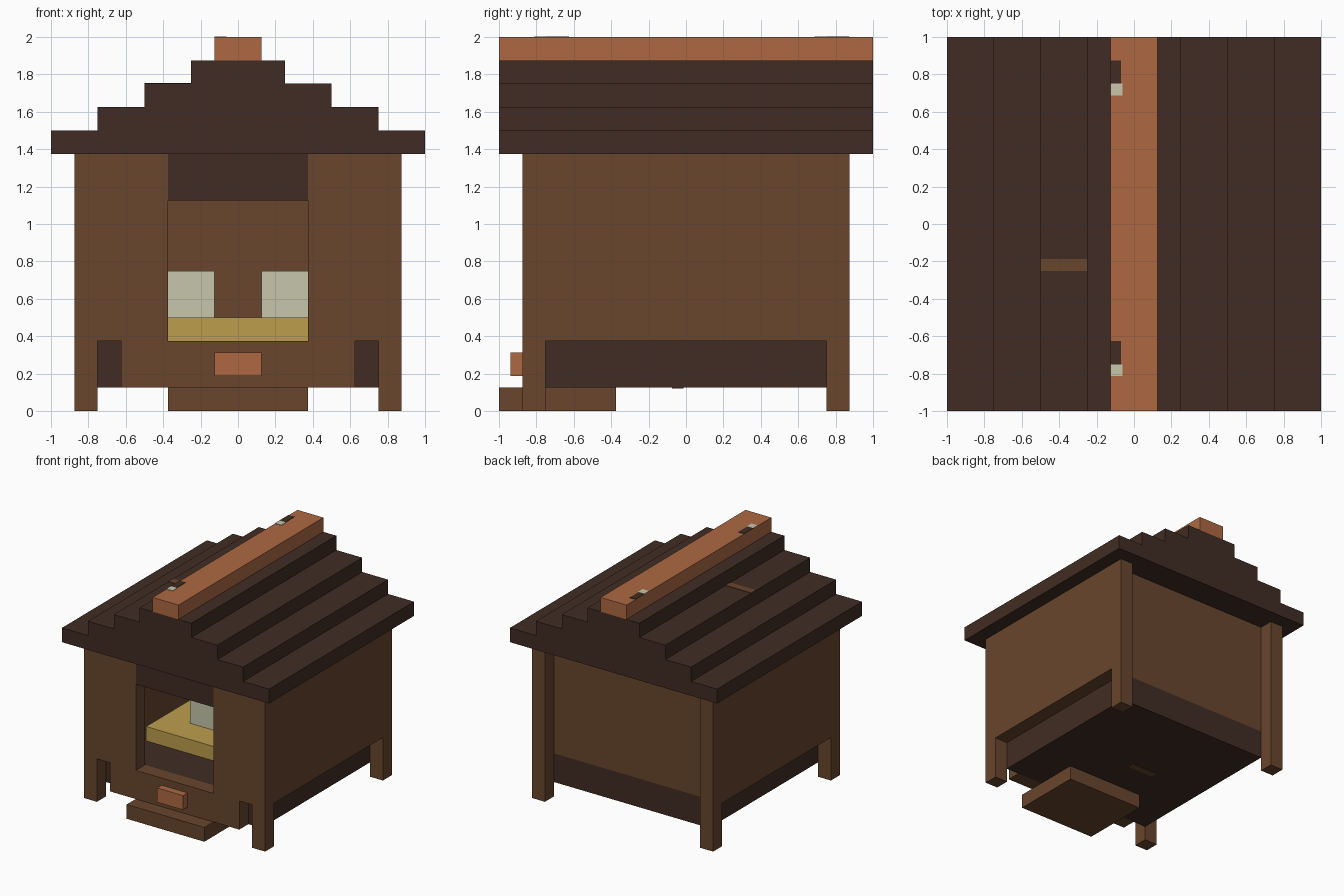
import bpy

cube = bpy.data.objects.get("Cube")
if cube:
    bpy.data.objects.remove(cube, do_unlink=True)


def linear(c):
    c /= 255
    return c / 12.92 if c <= 0.04045 else ((c + 0.055) / 1.055) ** 2.4


def material(name, r, g, b):
    m = bpy.data.materials.new(name)
    m.use_nodes = True
    col = (linear(r), linear(g), linear(b), 1)
    m.diffuse_color = col
    m.node_tree.nodes["Principled BSDF"].inputs["Base Color"].default_value = col
    return m


BROWN = material("brown wood", 104, 70, 45)
DARK = material("dark wood", 64, 44, 35)
COPPER = material("copper", 174, 105, 66)
STRAW = material("straw", 188, 158, 77)
CREAM = material("cream", 198, 198, 172)

U = 0.125  # one plank thickness


def box(name, mat, x, y, z):
    """Box from (min, max) pairs counted in planks."""
    verts = [(a * U, b * U, c * U) for a in x for b in y for c in z]
    faces = [(0, 1, 3, 2), (4, 6, 7, 5), (0, 4, 5, 1),
             (2, 3, 7, 6), (0, 2, 6, 4), (1, 5, 7, 3)]
    me = bpy.data.meshes.new(name)
    me.from_pydata(verts, [], faces)
    me.materials.append(mat)
    ob = bpy.data.objects.new(name, me)
    bpy.context.collection.objects.link(ob)
    return ob


def pair(name, mat, x, y, z):
    """The same box on both sides of x = 0."""
    box("left_" + name, mat, x, y, z)
    box("right_" + name, mat, (-x[1], -x[0]), y, z)


# Stepped roof and ridge
for i in range(4):
    w = 8 - 2 * i
    box(f"roof_step_{i + 1}", DARK, (-w, w), (-8, 8), (11 + i, 12 + i))
box("roof_ridge", COPPER, (-1, 1), (-8, 8), (15, 16))

# Corner posts
pair("front_post", BROWN, (6, 7), (-7, -6), (0, 11))
pair("back_post", BROWN, (6, 7), (6, 7), (0, 11))

# Floor base and walls
box("floor_base", DARK, (-6, 6), (-6, 6), (1, 3))
pair("side_wall", BROWN, (6, 7), (-6, 6), (3, 11))
box("back_wall", BROWN, (-6, 6), (5, 6), (3, 11))

# Front wall around the doorway
pair("front_wall", BROWN, (3, 6), (-7, -6), (3, 11))
box("front_sill", BROWN, (-5, 5), (-7, -6), (1, 3))
box("door_lintel", DARK, (-3, 3), (-6.97, -6), (9, 11))

# Step and peg at the front
box("front_step", BROWN, (-3, 3), (-8, -3), (0, 1))
box("front_peg", COPPER, (-1, 1), (-7.5, -7), (1.5, 2.5))

# Bedding and nest blocks inside
box("straw_bed", STRAW, (-5, 5), (-3, 5), (3, 4))
pair("nest_block", CREAM, (1, 3), (-1, 1), (4, 6))

# Small inlays on the ridge, roof and underside
T = 0.03
for name, y in (("front", -6), ("back", 6)):
    box(name + "_ridge_dark_inlay", DARK, (-1, -0.55), (y, y + 1), (16, 16 + T))
    box(name + "_ridge_light_inlay", CREAM, (-1, -0.5), (y - 0.5, y), (16, 16 + T))
box("roof_inlay", BROWN, (-4, -2), (-2, -1.5), (14, 14 + T))
box("underside_inlay", BROWN, (-2, 0), (-0.6, -0.1), (1 - T, 1))
